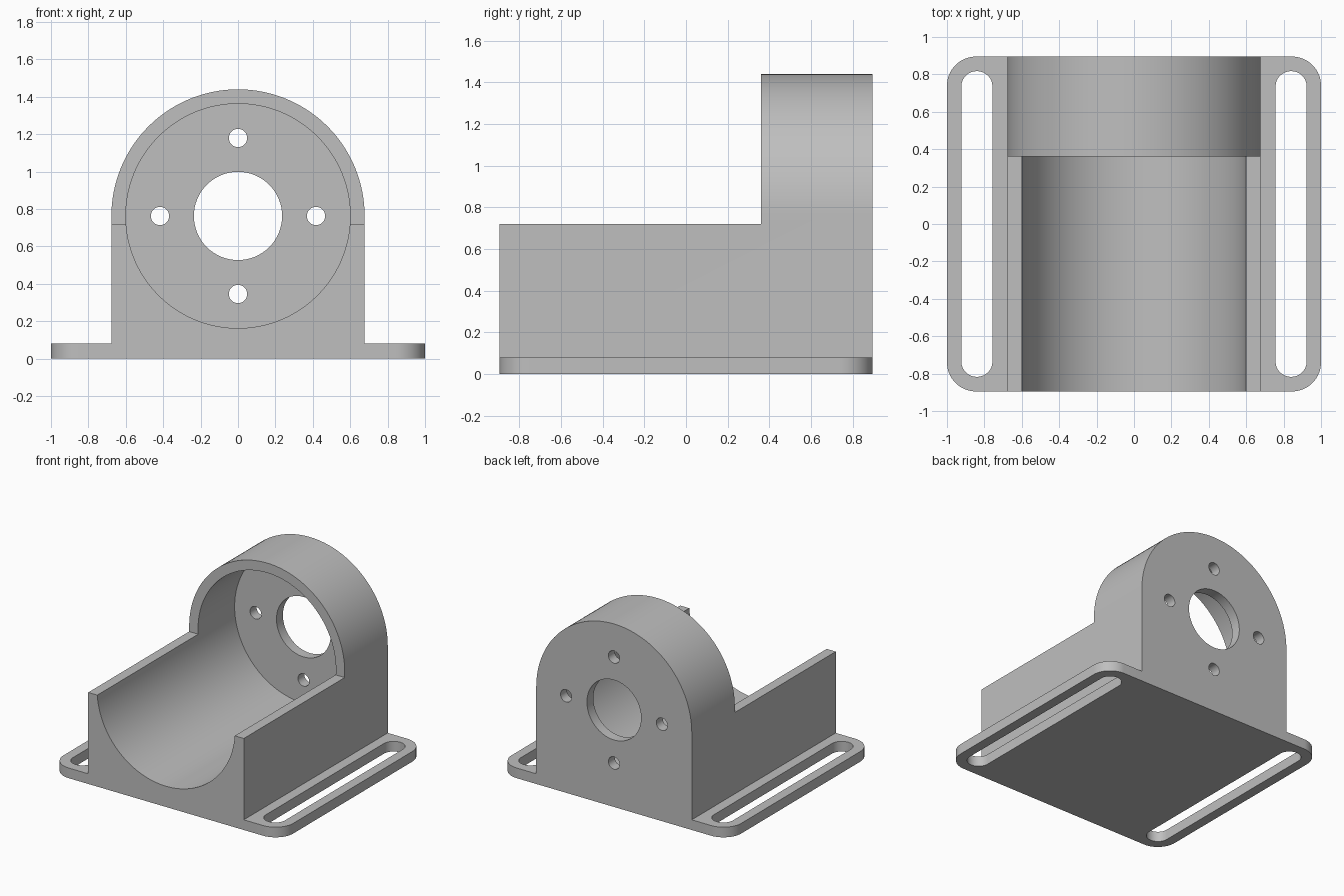
import bpy, bmesh, math

cube = bpy.data.objects.get("Cube")
if cube:
    bpy.data.objects.remove(cube, do_unlink=True)

DEPTH = 0.895      # half length along y
AXIS_Z = 0.763     # height of the bore axis
OUTER, BORE = 0.677, 0.6
HOOD_Y, PLATE_Y = 0.36, 0.815
WALL_TOP, BASE_H = 0.72, 0.08

grey = bpy.data.materials.new("plain grey")
grey.use_nodes = True
colour = (0.52, 0.52, 0.52, 1)
grey.diffuse_color = colour
grey.node_tree.nodes["Principled BSDF"].inputs["Base Color"].default_value = colour


def arc(cx, cy, r, start, end, n):
    angles = [math.radians(start + (end - start) * i / n) for i in range(n + 1)]
    return [(cx + r * math.cos(a), cy + r * math.sin(a)) for a in angles]


def rounded_rect(cx, hx, hy, r):
    pts = []
    for i, (sx, sy) in enumerate([(1, 1), (-1, 1), (-1, -1), (1, -1)]):
        pts += arc(cx + sx * (hx - r), sy * (hy - r), r, 90 * i, 90 * i + 90, 16)
    return pts


def prism(name, profile, low, high, axis):
    """Extrude a 2D outline along z (xy outline) or y (xz outline)."""
    bm = bmesh.new()
    place = (lambda u, v: (u, v, low)) if axis == "z" else (lambda u, v: (u, low, v))
    face = bm.faces.new([bm.verts.new(place(u, v)) for u, v in profile])
    out = bmesh.ops.extrude_face_region(bm, geom=[face])
    verts = [g for g in out["geom"] if isinstance(g, bmesh.types.BMVert)]
    step = (0, 0, high - low) if axis == "z" else (0, high - low, 0)
    bmesh.ops.translate(bm, verts=verts, vec=step)
    bmesh.ops.remove_doubles(bm, verts=bm.verts, dist=1e-5)
    bmesh.ops.recalc_face_normals(bm, faces=bm.faces)
    mesh = bpy.data.meshes.new(name)
    bm.to_mesh(mesh)
    bm.free()
    mesh.materials.append(grey)
    obj = bpy.data.objects.new(name, mesh)
    bpy.context.collection.objects.link(obj)
    return obj


def combine(target, tool, operation):
    mod = target.modifiers.new(operation.lower(), "BOOLEAN")
    mod.operation, mod.solver, mod.object = operation, "EXACT", tool
    bpy.context.view_layer.objects.active = target
    bpy.ops.object.modifier_apply(modifier=mod.name)
    bpy.data.objects.remove(tool, do_unlink=True)


def drill(name, x, z, r, low, high, n):
    hole = arc(x, z, r, 0, 360, n)[:-1]
    combine(bracket, prism(name, hole, low, high, "y"), "DIFFERENCE")


# Arched housing, lowered to side walls in front of the hood
arch = [(-OUTER, 0), (OUTER, 0)] + arc(0, AXIS_Z, OUTER, 0, 180, 64)
bracket = prism("motor_bracket", arch, -DEPTH, DEPTH, "y")
above = [(-1, WALL_TOP), (1, WALL_TOP), (1, 2), (-1, 2)]
combine(bracket, prism("front_clearance", above, -1, HOOD_Y, "y"), "DIFFERENCE")

# Base flange with rounded corners
base = prism("base_flange", rounded_rect(0, 1, DEPTH, 0.155), 0, BASE_H, "z")
combine(bracket, base, "UNION")

# Main bore, stopping at the back plate
drill("main_bore", 0, AXIS_Z, BORE, -1, PLATE_Y, 128)

# Shaft opening and four screw holes
drill("shaft_opening", 0, AXIS_Z, 0.236, 0.7, 1, 64)
for dx, dz in [(1, 0), (0, 1), (-1, 0), (0, -1)]:
    drill("screw_hole", dx * 0.417, AXIS_Z + dz * 0.417, 0.049, 0.7, 1, 32)

# Long strap slots on both sides
for side in (-1, 1):
    slot = rounded_rect(side * 0.84, 0.083, 0.817, 0.082)
    combine(bracket, prism("strap_slot", slot, -0.1, 0.2, "z"), "DIFFERENCE")

bpy.ops.object.select_all(action="DESELECT")
bracket.select_set(True)
bpy.context.view_layer.objects.active = bracket
bpy.ops.object.shade_smooth_by_angle(angle=math.radians(30))
